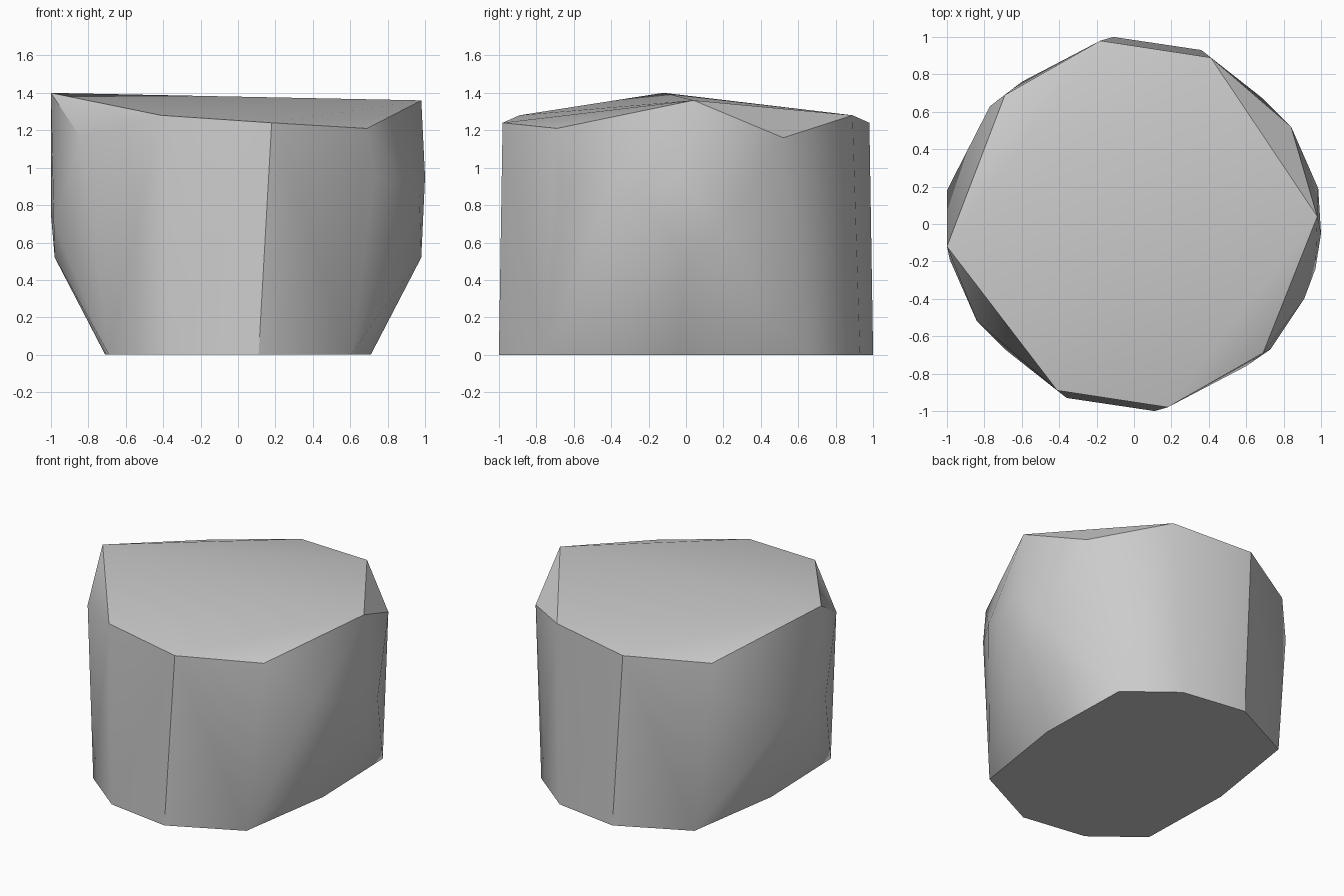
import bpy
import bmesh
import math
from mathutils import Matrix

old = bpy.data.objects.get("Cube")
if old:
    bpy.data.objects.remove(old, do_unlink=True)

stone = bpy.data.materials.new("grey stone")
stone.use_nodes = True
colour = (0.6, 0.6, 0.6, 1)
stone.diffuse_color = colour
stone.node_tree.nodes["Principled BSDF"].inputs["Base Color"].default_value = colour

# Corners that repeat after a half turn about the vertical axis
base = [(-0.36, -0.93, 0), (0.11, -1, 0), (0.6, -0.76, 0), (0.71, -0.04, 0), (0.69, 0.67, 0)]
rim = [(-0.41, -0.89, 1.28), (0.18, -0.98, 1.24), (0.69, -0.69, 1.21), (0.84, 0.52, 1.16)]
belly = [(0.98, 0, 0.52), (0.985, 0.19, 0.7)]
# Corners found on one side only
peaks = [(-1, -0.12, 1.4), (0.98, 0.04, 1.36)]
bulges = [(1, -0.05, 0.95), (0.97, -0.24, 0.85), (0.91, -0.4, 0.9),
          (0.73, -0.67, 0.95), (-1, 0.18, 0.75), (-0.77, 0.63, 0.95)]

# Boulder: tight skin around the corners
bm = bmesh.new()
half_turn = Matrix.Rotation(math.pi, 3, "Z")
for co in base + rim + belly:
    bm.verts.new(co)
    bm.verts.new(half_turn @ bm.verts.new(co).co)
for co in peaks + bulges:
    bm.verts.new(co)
bmesh.ops.remove_doubles(bm, verts=bm.verts, dist=0.001)
hull = bmesh.ops.convex_hull(bm, input=bm.verts)
loose = {g for g in hull["geom_interior"] + hull["geom_unused"]
         if isinstance(g, bmesh.types.BMVert)}
bmesh.ops.delete(bm, geom=list(loose), context="VERTS")

# Flat underside as one face
under = [f for f in bm.faces if all(v.co.z < 0.001 for v in f.verts)]
bmesh.ops.dissolve_faces(bm, faces=under)
bmesh.ops.recalc_face_normals(bm, faces=bm.faces)

mesh = bpy.data.meshes.new("boulder")
bm.to_mesh(mesh)
bm.free()
mesh.materials.append(stone)
boulder = bpy.data.objects.new("boulder", mesh)
bpy.context.collection.objects.link(boulder)

# Soft facets with crisp rim edges
bpy.ops.object.select_all(action="DESELECT")
boulder.select_set(True)
bpy.context.view_layer.objects.active = boulder
bpy.ops.object.shade_smooth_by_angle(angle=math.radians(32))
